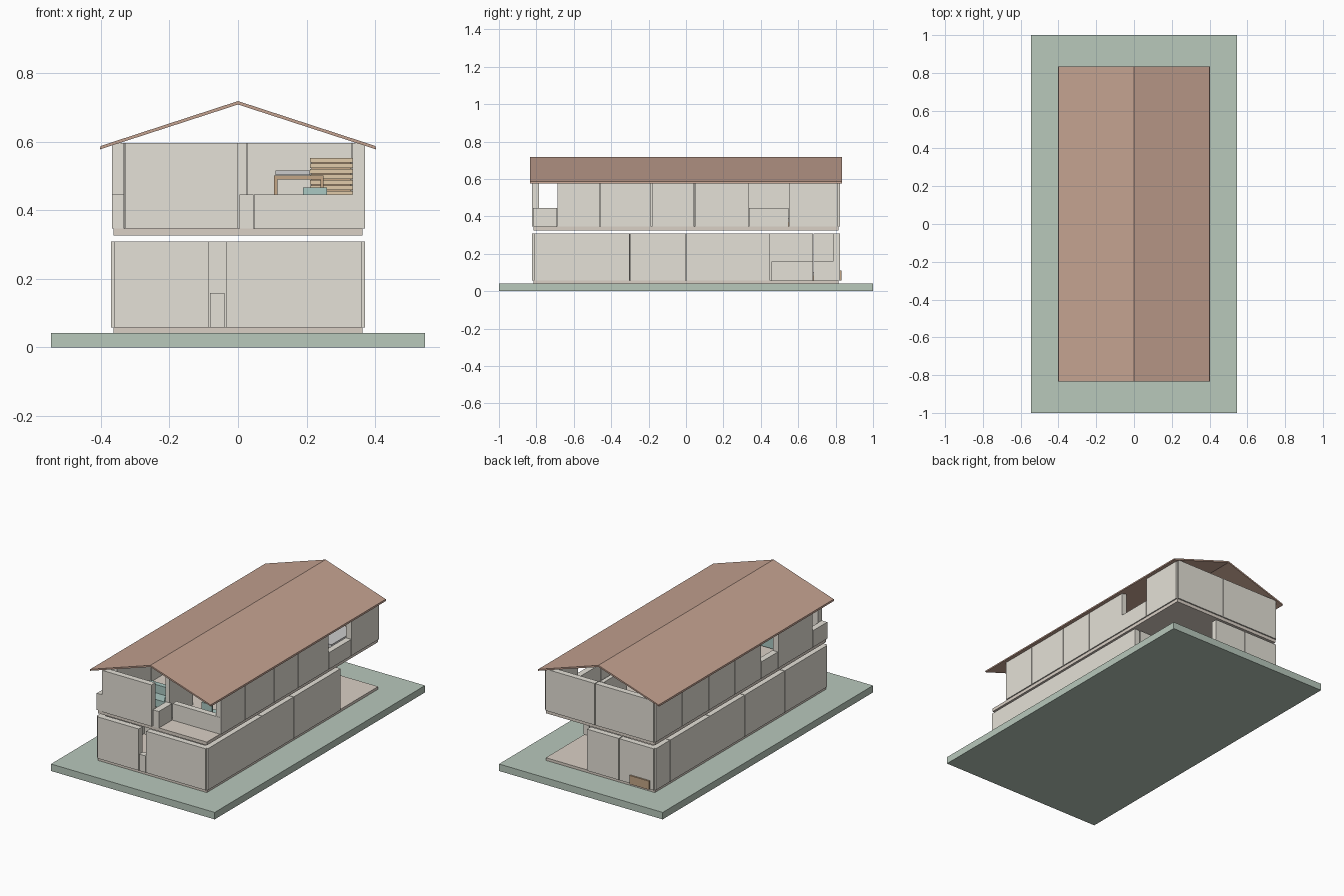
import bpy, bmesh, math

if "Cube" in bpy.data.objects:
    bpy.data.objects.remove(bpy.data.objects["Cube"])

def mat(name, c):
    m = bpy.data.materials.new(name)
    m.diffuse_color = (*c, 1)
    m.use_nodes = True
    m.node_tree.nodes["Principled BSDF"].inputs["Base Color"].default_value = m.diffuse_color
    return m

WALL = mat("plaster", (.78, .75, .68))
FLOOR = mat("floor_tan", (.70, .63, .56))
GREEN = mat("lawn", (.48, .58, .50))
ROOF = mat("roof_tile", (.55, .36, .28))
WOOD = mat("wood", (.55, .38, .24))
PALE = mat("pale_wood", (.75, .60, .40))
TEAL = mat("teal", (.40, .58, .54))
GREY = mat("light_grey", (.82, .82, .80))

def box(name, x, y, z, m):
    """Axis-aligned box from (min, max) ranges."""
    bm = bmesh.new()
    bmesh.ops.create_cube(bm, size=1)
    for v in bm.verts:
        v.co = [r[0] if c < 0 else r[1] for c, r in zip(v.co, (x, y, z))]
    me = bpy.data.meshes.new(name)
    bm.to_mesh(me)
    bm.free()
    ob = bpy.data.objects.new(name, me)
    me.materials.append(m)
    bpy.context.collection.objects.link(ob)
    return ob

T, G = .036, .002            # wall thickness, joint half-gap
Z1, Z2, H, SILL = .058, .346, .25, .10

def run_y(name, x, cuts, z, skip=(), sills=(), t=T):
    """Row of wall panels along y; x is the lower face."""
    for i, (a, b) in enumerate(zip(cuts, cuts[1:])):
        if i not in skip:
            h = SILL if i in sills else H
            box(name, (x, x + t), (a + G, b - G), (z, z + h), WALL)

def run_x(name, y, cuts, z, skip=(), sills=(), t=T):
    """Row of wall panels along x; y is the lower face."""
    for i, (a, b) in enumerate(zip(cuts, cuts[1:])):
        if i not in skip:
            h = SILL if i in sills else H
            box(name, (a + G, b - G), (y, y + t), (z, z + h), WALL)

# Plot and storey slabs
box("ground", (-.545, .545), (-1, 1), (0, .042), GREEN)
box("lower_floor", (-.363, .363), (-.815, .815), (.042, Z1), FLOOR)
box("upper_floor", (-.363, .363), (-.815, .815), (.326, Z2), FLOOR)

# Lower storey outer walls
run_x("lower_front_wall", -.823, [-.363, -.083, -.037, .363], Z1, sills=(1,))
run_y("lower_right_wall", .37 - T, [-.815, -.30, 0, .45], Z1)
run_y("lower_left_wall", -.37, [-.815, -.41, -.03, .30, .68, .815], Z1)
run_x("lower_back_wall", .823 - T, [-.363, -.13, .085], Z1)
# Walls around the open back corner
run_y("terrace_side_wall", .085 - T, [.455, .68, .787], Z1, sills=(0, 1))
run_x("terrace_inner_wall", .45 - T, [.085, .33], Z1)

# Lower storey partitions
P = .025
run_y("lower_hall_wall", .0, [-.66, -.30, 0, .30], Z1, skip=(1,), t=P)
run_x("lower_partition", -.30 - P, [.025, .33], Z1, t=P)
run_x("lower_partition", -.01, [.025, .33], Z1, t=P)
run_x("lower_partition", -.42, [-.33, -.09], Z1, t=P)
run_x("lower_partition", -.04, [-.33, -.09], Z1, t=P)
run_x("lower_partition", .29, [-.33, 0], Z1, t=P)

# Upper storey outer walls, with balcony and window sills
run_x("upper_front_wall", -.823, [-.33, .002], Z2)
run_y("balcony_side_sill", .005, [-.82, -.69], Z2, sills=(0,), t=.04)
run_x("balcony_sill", -.69, [.045, .365], Z2, sills=(0,))
run_y("upper_right_wall", .37 - T, [-.69, -.46, -.185, .045, .335, .55, .815], Z2, sills=(4,))
run_y("upper_left_wall", -.368, [-.82, -.68, -.35, -.19, .06, .31, .56, .815], Z2, sills=(0, 2))
run_x("upper_back_wall", .823 - T, [-.363, .03, .363], Z2)

# Upper storey partitions
run_y("upper_hall_wall", .0, [-.69, -.46, -.185], Z2, skip=(1,), t=P)
run_y("upper_hall_wall", .0, [.06, .31, .56, .785], Z2, skip=(1,), t=P)
run_x("upper_partition", -.19, [.025, .333], Z2, t=P)
run_x("upper_partition", .045, [-.333, -.09], Z2, t=P)
run_x("upper_partition", .045, [.025, .333], Z2, t=P)
run_x("upper_partition", .30, [-.333, 0], Z2, t=P)

# Gable roof: chevron profile along y
prof = [(-.403, .577), (0, .708), (.403, .577), (.401, .587), (0, .718), (-.401, .587)]
bm = bmesh.new()
ends = [[bm.verts.new((x, y, z)) for x, z in prof] for y in (-.833, .833)]
for i in range(6):
    j = (i + 1) % 6
    bm.faces.new((ends[0][i], ends[0][j], ends[1][j], ends[1][i]))
for e in ends:
    bm.faces.new((e[0], e[1], e[4], e[5]))
    bm.faces.new((e[1], e[2], e[3], e[4]))
bmesh.ops.recalc_face_normals(bm, faces=bm.faces)
me = bpy.data.meshes.new("roof")
bm.to_mesh(me)
bm.free()
me.materials.append(ROOF)
bpy.context.collection.objects.link(bpy.data.objects.new("roof", me))

# Furniture helpers
def table(name, x, y, z, h, m, t=.012, leg=.01):
    box(name + "_top", x, y, (z + h - t, z + h), m)
    for lx in (x[0], x[1] - leg):
        for ly in (y[0], y[1] - leg):
            box(name + "_leg", (lx, lx + leg), (ly, ly + leg), (z, z + h - t), m)

def sofa(name, x, y, z):
    """Seat facing -y, with back and two arms."""
    box(name + "_seat", x, y, (z + .01, z + .055), TEAL)
    box(name + "_back", x, (y[1] - .03, y[1]), (z + .055, z + .105), TEAL)
    for a in (x[0], x[1] - .025):
        box(name + "_arm", (a, a + .025), (y[0], y[1] - .03), (z + .055, z + .08), TEAL)

def bed(name, x, y, z):
    """Bed with its headboard at the back."""
    box(name + "_frame", x, (y[0], y[1] - .015), (z, z + .025), WOOD)
    box(name + "_mattress", (x[0] + .005, x[1] - .005), (y[0] + .005, y[1] - .015), (z + .025, z + .045), GREY)
    box(name + "_headboard", x, (y[1] - .015, y[1]), (z, z + .052), WOOD)

# Upper study: desk, laptop, chair, slatted shelf
table("desk", (.105, .25), (-.34, -.25), Z2, .155, WOOD)
box("laptop", (.11, .21), (-.31, -.26), (.503, .516), GREY)
box("shelf_core", (.215, .33), (-.295, -.2), (Z2, .552), WOOD)
for i in range(13):
    z = Z2 + i * .016
    box("shelf_slat", (.21, .334), (-.30, -.195), (z + .001, z + .014), PALE)
box("chair_seat", (.19, .26), (-.61, -.54), (Z2 + .04, Z2 + .055), TEAL)
box("chair_back", (.19, .26), (-.62, -.608), (Z2 + .04, Z2 + .12), TEAL)
box("chair_post", (.22, .23), (-.58, -.57), (Z2, Z2 + .04), TEAL)

# Upper living room and bedrooms
sofa("upper_sofa", (-.22, -.03), (-.62, -.52), Z2)
table("upper_coffee_table", (-.18, -.08), (-.42, -.34), Z2, .05, WOOD)
bed("upper_left_bed", (-.27, -.12), (.52, .78), Z2)
bed("upper_right_bed", (.10, .26), (.52, .78), Z2)

# Lower storey furniture; one headboard meets the back wall
bed("lower_bed", (-.335, -.205), (.55, .832), Z1)
sofa("lower_sofa", (.10, .29), (-.44, -.34), Z1)
table("dining_table", (.10, .24), (.14, .28), Z1, .08, WOOD)
table("lower_coffee_table", (.14, .26), (-.62, -.54), Z1, .05, WOOD)
sofa("lower_left_sofa", (-.30, -.12), (-.16, -.06), Z1)
